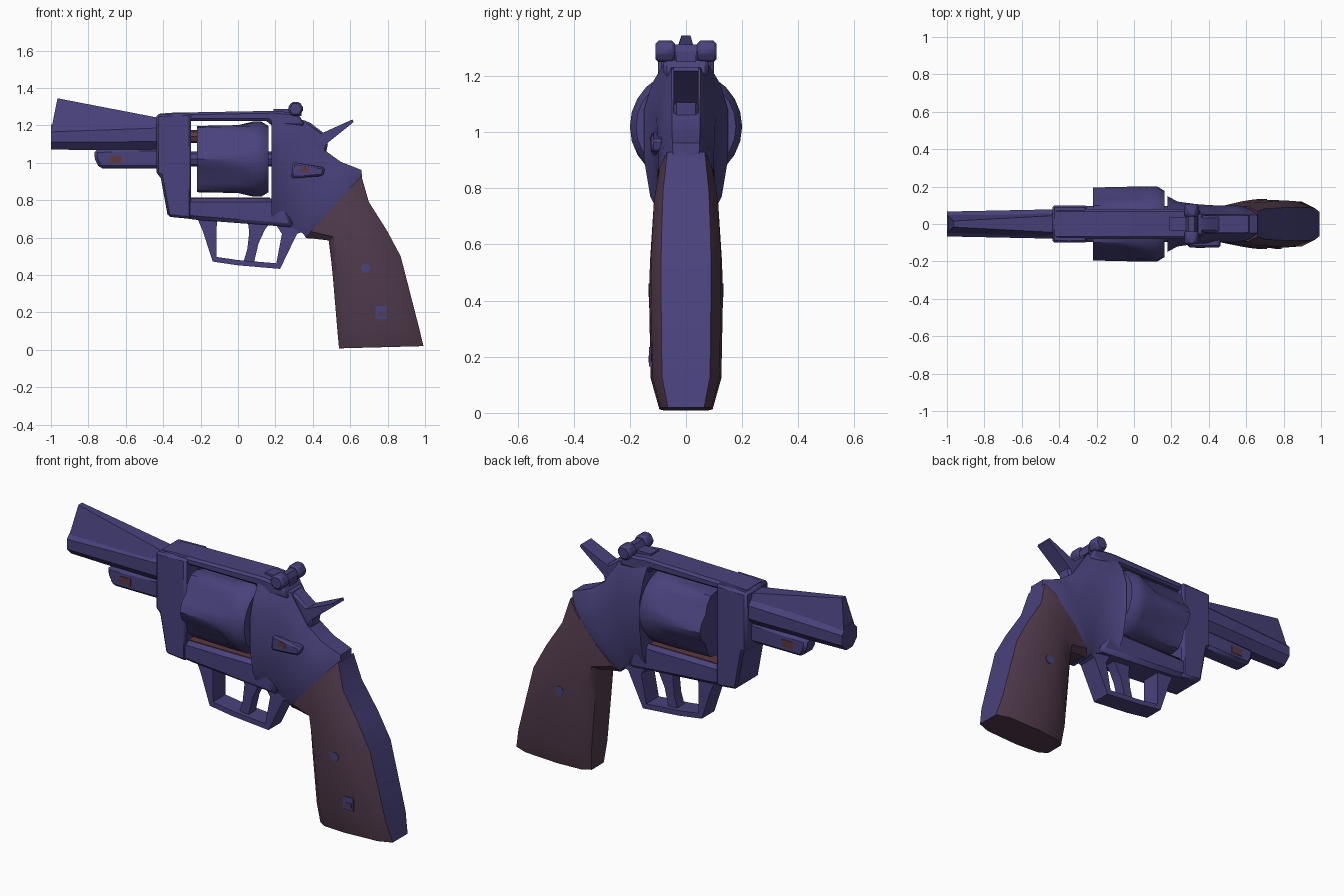
import bpy, bmesh, math
from mathutils import Vector


def material(name, rgb):
    m = bpy.data.materials.new(name)
    m.diffuse_color = (*rgb, 1)
    return m


BLUE = material("blued_steel", (0.066, 0.054, 0.200))
BROWN = material("dark_wood", (0.082, 0.043, 0.072))
RED = material("reddish_metal", (0.11, 0.04, 0.05))


def loft(name, rings, mats, rule=None, bevel=0):
    """Skin a list of equal-length point rings and cap both ends."""
    bm = bmesh.new()
    vs = [[bm.verts.new(p) for p in r] for r in rings]
    n = len(vs[0])
    for a, b in zip(vs, vs[1:]):
        for i in range(n):
            bm.faces.new((a[i], a[(i + 1) % n], b[(i + 1) % n], b[i]))
    bm.faces.new(vs[0][::-1])
    bm.faces.new(vs[-1])
    bmesh.ops.recalc_face_normals(bm, faces=bm.faces)
    bm.normal_update()
    if rule:
        for f in bm.faces:
            f.material_index = int(rule(f))
    me = bpy.data.meshes.new(name)
    bm.to_mesh(me)
    bm.free()
    for m in mats:
        me.materials.append(m)
    ob = bpy.data.objects.new(name, me)
    bpy.context.collection.objects.link(ob)
    if bevel:
        mod = ob.modifiers.new("bevel", 'BEVEL')
        mod.width, mod.segments = bevel, 1
        mod.limit_method, mod.angle_limit = 'ANGLE', math.radians(40)
    return ob


def prism(name, pts, y0, y1, mat=BLUE, bevel=0, rule=None, second=None):
    mats = [mat] + ([second] if second else [])
    return loft(name, [[(x, y, z) for x, z in pts] for y in (y0, y1)], mats, rule, bevel)


def box(x0, x1, z0, z1):
    return [(x0, z0), (x1, z0), (x1, z1), (x0, z1)]


def xring(x, cz, ry, rz, n=12, radius=lambda i: 1, turn=0.0):
    return [(x, ry * radius(i) * math.cos(2 * math.pi * (i + turn) / n),
             cz + rz * radius(i) * math.sin(2 * math.pi * (i + turn) / n)) for i in range(n)]


def section(low, high, w, shape):
    """Ring spanning low->high (x,z points); shape = (fraction, width factor)."""
    a, b = Vector((low[0], 0, low[1])), Vector((high[0], 0, high[1]))
    side = [(a.lerp(b, u), w * k) for u, k in shape]
    return [p + Vector((0, -y, 0)) for p, y in side] + [p + Vector((0, y, 0)) for p, y in side[::-1]]


# Barrel, sighting rib and lug
loft("barrel", [xring(-1, 1.138, 0.072, 0.072, 8, turn=0.5), xring(-0.42, 1.15, 0.085, 0.095, 8, turn=0.5)], [BLUE])
loft("barrel_rib", [
    [(-1, -0.05, 1.17), (-1, 0.05, 1.17), (-0.965, 0.016, 1.345), (-0.965, -0.016, 1.345)],
    [(-0.42, -0.075, 1.17), (-0.42, 0.075, 1.17), (-0.42, 0.045, 1.24), (-0.42, -0.045, 1.24)]], [BLUE])
prism("barrel_lug", [(-0.77, 1.07), (-0.765, 1.02), (-0.74, 0.97), (-0.42, 0.97), (-0.42, 1.08)],
      -0.05, 0.05, bevel=0.015)
prism("ejector_inset", box(-0.69, -0.62, 1.0, 1.04), -0.053, 0.053, RED)

# Frame around the cylinder window
prism("frame_front", [(-0.437, 1.26), (-0.25, 1.265), (-0.25, 0.70), (-0.375, 0.712), (-0.415, 0.93), (-0.437, 0.94)],
      -0.1, 0.1, bevel=0.03)
prism("top_strap", [(-0.43, 1.262), (-0.35, 1.268), (0.2, 1.278), (0.32, 1.265), (0.36, 1.2), (0.17, 1.2), (0.16, 1.225),
                    (-0.27, 1.225)], -0.08, 0.08, bevel=0.018)
prism("bottom_strap", [(-0.37, 0.715), (-0.22, 0.695), (0.3, 0.655), (0.24, 0.81), (-0.34, 0.81)],
      -0.095, 0.095, bevel=0.02)
prism("window_floor", box(-0.25, 0.17, 0.80, 0.814), -0.075, 0.075, RED)

# Rear frame body with flared recoil shield
BODY = [(0, 0.55), (0.16, 0.85), (0.4, 1), (0.7, 1), (0.87, 0.8), (1, 0.5)]
loft("rear_frame", [section(*s, BODY) for s in [
    ((0.178, 0.68), (0.178, 1.25), 0.15),
    ((0.225, 0.665), (0.235, 1.26), 0.12),
    ((0.30, 0.65), (0.36, 1.225), 0.105),
    ((0.35, 0.62), (0.46, 1.07), 0.10),
    ((0.362, 0.60), (0.55, 1.005), 0.10),
    ((0.375, 0.595), (0.66, 0.962), 0.097),
    ((0.39, 0.595), (0.665, 0.90), 0.09)]], [BLUE])

# Fluted cylinder
def flute(i):
    return (1, 0.94, 0.84, 0.94)[i % 4]


C = 1.02
loft("cylinder", [xring(-0.22, C, 0.195, 0.195, 24, flute),
                  xring(0.0, C, 0.2, 0.2, 24, flute),
                  xring(0.08, C, 0.2, 0.2, 24),
                  xring(0.125, C, 0.2, 0.2, 24),
                  xring(0.162, C, 0.178, 0.178, 24)], [BLUE])
loft("cylinder_axle", [xring(-0.27, C, 0.04, 0.04, 8), xring(0.2, C, 0.04, 0.04, 8)], [BLUE])
loft("barrel_throat", [xring(-0.27, 1.14, 0.035, 0.035, 8), xring(-0.21, 1.14, 0.035, 0.035, 8)], [RED])

# Trigger guard and trigger: rings between outer and inner edge points
def band(name, pairs, w):
    loft(name, [[(o[0], -w, o[1]), (o[0], w, o[1]), (i[0], w, i[1]), (i[0], -w, i[1])] for o, i in pairs], [BLUE])


band("trigger_guard", [((-0.225, 0.72), (-0.11, 0.72)), ((-0.19, 0.64), (-0.115, 0.64)),
                       ((-0.135, 0.472), (-0.115, 0.497)), ((0.0, 0.452), (0.0, 0.48)),
                       ((0.225, 0.433), (0.205, 0.463)), ((0.315, 0.62), (0.235, 0.62)),
                       ((0.37, 0.64), (0.19, 0.69))], 0.055)
band("trigger", [((0.05, 0.70), (0.19, 0.70)), ((0.06, 0.63), (0.145, 0.645)),
                 ((0.05, 0.54), (0.11, 0.57)), ((0.025, 0.455), (0.085, 0.465))], 0.03)

# Hammer body and spur
prism("hammer", [(0.34, 1.23), (0.385, 1.215), (0.47, 1.15), (0.48, 1.1), (0.46, 1.0), (0.34, 1.0)],
      -0.045, 0.045, bevel=0.012)
band("hammer_spur", [((0.40, 1.14), (0.44, 1.07)), ((0.47, 1.168), (0.49, 1.115)),
                     ((0.612, 1.232), (0.618, 1.218))], 0.045)

# Rear sight with hexagonal knobs
def hexagon(cx, cz, r):
    return [(cx + r * math.cos(math.pi / 3 * i), cz + r * math.sin(math.pi / 3 * i)) for i in range(6)]


for s, side in ((-1, "front"), (1, "back")):
    prism("sight_knob_" + side, hexagon(0.308, 1.288, 0.044), s * 0.04, s * 0.108, bevel=0.01)
prism("sight_bar", hexagon(0.308, 1.285, 0.032), -0.06, 0.06)
prism("sight_base", box(0.19, 0.34, 1.25, 1.287), -0.035, 0.035)

# Cylinder latch, front side only
prism("cylinder_latch", [(0.285, 0.917), (0.455, 0.93), (0.465, 0.975), (0.295, 1.003)], -0.125, -0.07, bevel=0.01)
prism("latch_inset", [(0.33, 0.955), (0.37, 0.945), (0.38, 0.975), (0.34, 0.985)], -0.128, -0.1, RED)

# Grip with steel back strap
GRIP = [(0, 0.55), (0.1, 0.85), (0.4, 1), (0.84, 0.95), (1, 0.68)]
loft("grip", [section(*s, GRIP) for s in [
    ((0.36, 0.60), (0.66, 0.93), 0.098),
    ((0.485, 0.585), (0.70, 0.79), 0.12),
    ((0.498, 0.48), (0.795, 0.64), 0.128),
    ((0.508, 0.38), (0.87, 0.50), 0.132),
    ((0.53, 0.12), (0.965, 0.13), 0.126),
    ((0.54, 0.008), (0.992, 0.02), 0.095)]], [BROWN, BLUE],
    rule=lambda f: f.normal.x > 0.75 and abs(f.normal.y) < 0.2)

# Grip fittings
prism("grip_screws", hexagon(0.683, 0.437, 0.027), -0.133, 0.133, BLUE)
prism("grip_medallion", box(0.735, 0.795, 0.165, 0.235), -0.131, -0.08, BLUE)
prism("medallion_inset", box(0.75, 0.785, 0.18, 0.205), -0.133, -0.1, BROWN)

# Soft shading with crisp corners
for ob in bpy.context.collection.objects:
    ob.select_set(True)
    bpy.context.view_layer.objects.active = ob
bpy.ops.object.shade_smooth_by_angle(angle=math.radians(40))
